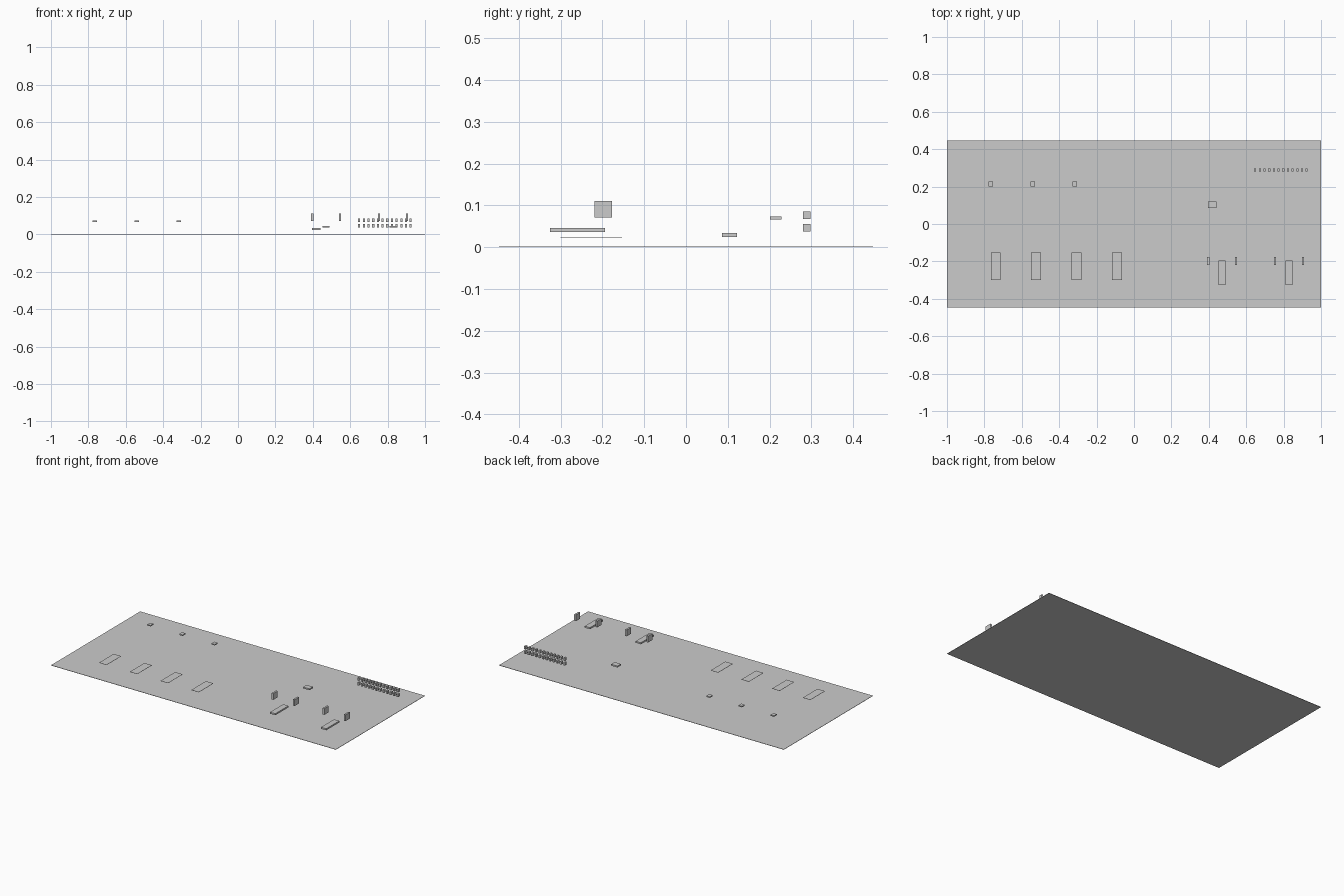
import bpy

if "Cube" in bpy.data.objects:
    bpy.data.objects.remove(bpy.data.objects["Cube"])


def box(name, centre, size):
    """Sharp-edged box from its centre and full dimensions."""
    bpy.ops.mesh.primitive_cube_add(size=1, location=centre)
    ob = bpy.context.object
    ob.name = name
    ob.scale = size
    bpy.ops.object.transform_apply(location=False, rotation=False, scale=True)
    return ob


# thin base sheet
box("base_sheet", (0, 0, 0.001), (2.0, 0.894, 0.002))

# row of flat panels at the front left
for i in range(4):
    box(f"flat_panel_{i + 1}", (-0.739 + i * 0.2158, -0.227, 0.024), (0.053, 0.147, 0.001))

# three small blocks behind the panels
for i in range(3):
    box(f"small_block_{i + 1}", (-0.766 + i * 0.2252, 0.2145, 0.0695), (0.024, 0.028, 0.007))

# single low block
box("low_block", (0.4185, 0.104, 0.029), (0.045, 0.035, 0.009))

# two long slabs, each flanked by a pair of upright posts
for i, x in enumerate((0.471, 0.8285)):
    box(f"long_slab_{i + 1}", (x, -0.2595, 0.041), (0.037, 0.131, 0.010))
    for side, tag in ((-1, "left"), (1, "right")):
        box(f"upright_{tag}_{i + 1}", (x + side * 0.0745, -0.198, 0.0905), (0.012, 0.043, 0.040))

# two stacked rows of tiny blocks at the back right
for row, z in enumerate((0.046, 0.076)):
    for col in range(12):
        box(f"tiny_block_{row + 1}_{col + 1}", (0.648 + col * 0.025, 0.2885, z), (0.011, 0.018, 0.018))
